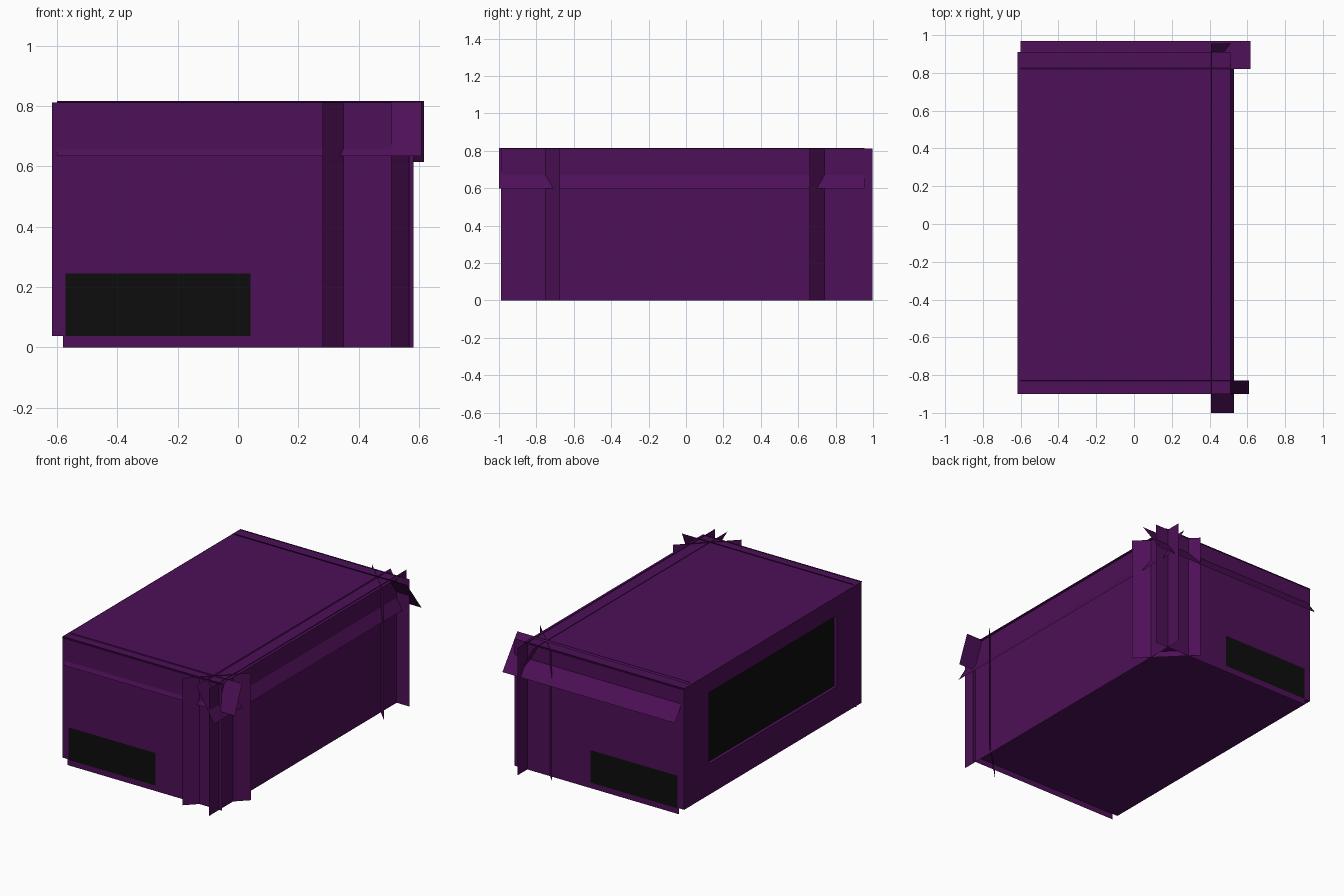
import bpy, bmesh
from mathutils import Vector

if "Cube" in bpy.data.objects:
    bpy.data.objects.remove(bpy.data.objects["Cube"])

CENTRE = Vector((0, 0, 0.4))


def material(name, rgb):
    m = bpy.data.materials.new(name)
    m.diffuse_color = (*rgb, 1)
    m.use_nodes = True
    m.node_tree.nodes["Principled BSDF"].inputs["Base Color"].default_value = m.diffuse_color
    return m


PURPLE = material("purple_panel", (0.075, 0.005, 0.095))
BLACK = material("black_panel", (0.004, 0.004, 0.004))


def sheet(name, points, mat=PURPLE):
    """One flat panel, facing away from the middle of the box."""
    bm = bmesh.new()
    face = bm.faces.new([bm.verts.new(p) for p in points])
    face.normal_update()
    if face.normal.dot(face.calc_center_median() - CENTRE) < 0:
        face.normal_flip()
    me = bpy.data.meshes.new(name)
    bm.to_mesh(me)
    bm.free()
    me.materials.append(mat)
    ob = bpy.data.objects.new(name, me)
    bpy.context.collection.objects.link(ob)
    return ob


def upright(name, a, b, z0, z1, mat=PURPLE):
    """Vertical panel above the line a-b."""
    return sheet(name, [(*a, z0), (*b, z0), (*b, z1), (*a, z1)], mat)


def level(name, x0, x1, y0, y1, z):
    return sheet(name, [(x0, y0, z), (x1, y0, z), (x1, y1, z), (x0, y1, z)])


# Top and raised floor
level("top_panel", -0.617, 0.51, -0.9, 0.91, 0.808)
level("floor_panel", -0.617, 0.49, -0.89, 0.9, 0.038)

# Front and back walls, notched at the lower left, with black inserts
for name, y, x1, out in (("front", -0.89, 0.51, -0.004), ("back", 0.9, 0.582, 0.004)):
    outline = [(-0.617, 0.038), (-0.58, 0.038), (-0.58, 0), (x1, 0),
               (x1, 0.812), (-0.617, 0.812)]
    sheet(name + "_wall", [(x, y, z) for x, z in outline])
    upright(name + "_insert", (-0.572, y + out), (0.042, y + out), 0.037, 0.245, BLACK)

# Right wall runs past both corners
upright("right_wall", (0.49, -0.99), (0.49, 0.998), 0, 0.812)

# Diagonal corner panels cross the walls
upright("front_corner_panel", (0.28, -0.96), (0.565, -0.675), 0, 0.812)
upright("back_corner_panel", (0.28, 0.95), (0.57, 0.66), 0, 0.812)

# Sloping eave panels cross the walls and the top
sheet("front_eave", [(-0.6, -0.828, 0.814), (0.608, -0.828, 0.814),
                     (0.608, -0.9, 0.635), (-0.6, -0.9, 0.635)])
sheet("back_eave", [(-0.6, 0.82, 0.817), (0.617, 0.82, 0.817),
                    (0.617, 0.97, 0.614), (-0.6, 0.97, 0.614)])
sheet("right_eave", [(0.408, -1.0, 0.814), (0.408, 0.955, 0.814),
                     (0.53, 0.955, 0.6), (0.53, -1.0, 0.6)])

# Left wall with a recessed black window
left = upright("left_wall", (-0.617, -0.89), (-0.617, 0.9), 0.038, 0.81)
left.data.materials.append(BLACK)
bm = bmesh.new()
bm.from_mesh(left.data)
window = bm.faces[:][0]
bmesh.ops.inset_individual(bm, faces=[window], thickness=0.1)
for v in window.verts:
    v.co.y = 0.65 if v.co.y > 0 else -0.64
    v.co.z = 0.69 if v.co.z > 0.4 else 0.235
bmesh.ops.inset_individual(bm, faces=[window], thickness=0.0)
for v in window.verts:
    v.co.x += 0.02
window.material_index = 1
bm.to_mesh(left.data)
bm.free()
